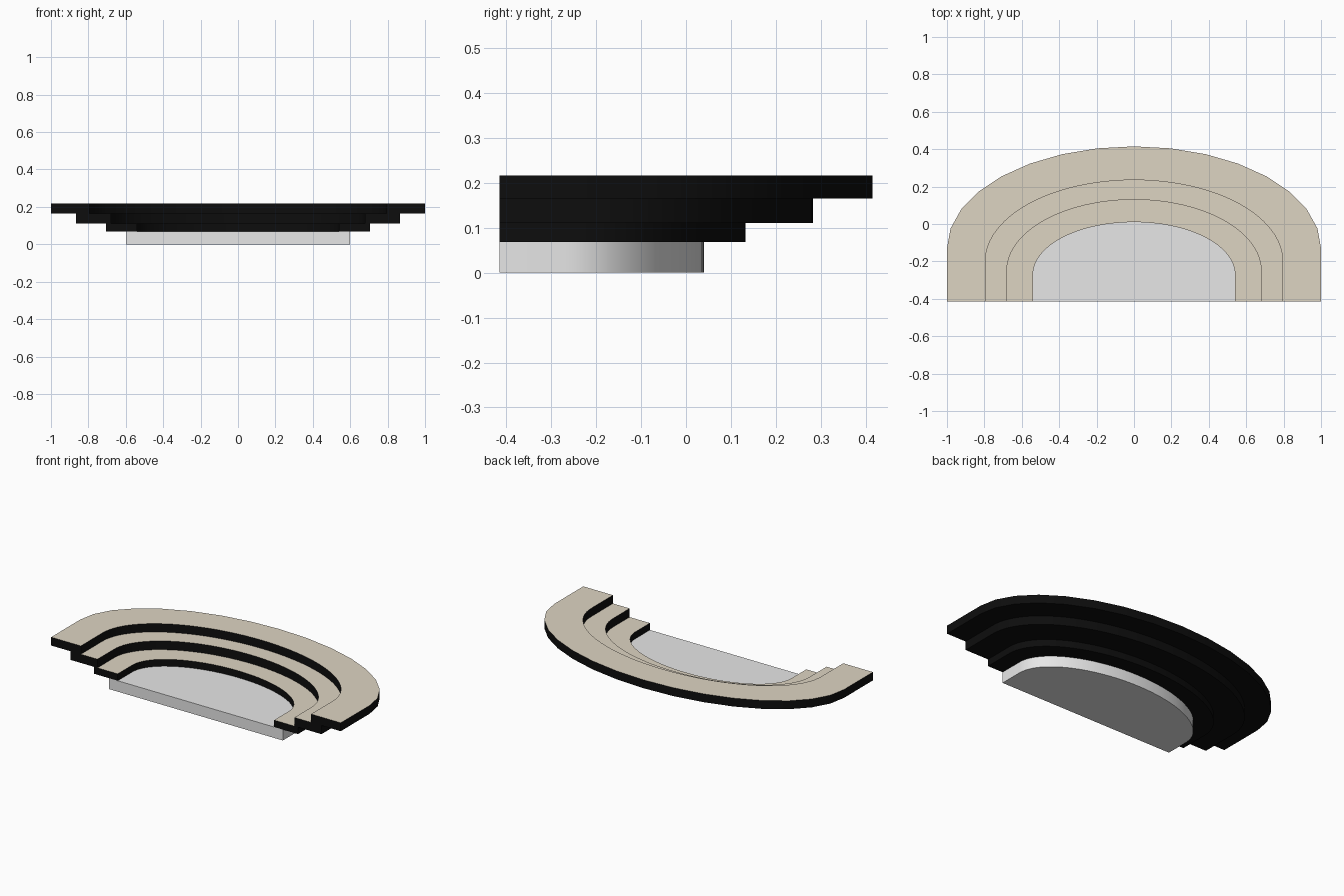
import bpy
import bmesh
from math import cos, sin, pi, radians

cube = bpy.data.objects.get("Cube")
if cube:
    bpy.data.objects.remove(cube, do_unlink=True)

FRONT = -0.415


def material(name, rgb):
    m = bpy.data.materials.new(name)
    m.use_nodes = True
    m.diffuse_color = (*rgb, 1)
    bsdf = m.node_tree.nodes["Principled BSDF"]
    bsdf.inputs["Base Color"].default_value = (*rgb, 1)
    bsdf.inputs["Roughness"].default_value = 0.8
    return m


BLACK = material("black_sides", (0.004, 0.004, 0.004))
BEIGE = material("beige_tread", (0.73, 0.66, 0.54))
GREY = material("grey_floor", (0.8, 0.8, 0.8))


def arch(half_width, spring, apex, steps):
    """Arch outline: straight legs from the front, then half an ellipse."""
    pts = [(half_width, FRONT)]
    for i in range(2 * steps + 1):
        a = pi * i / (2 * steps)
        pts.append((half_width * cos(a), spring + (apex - spring) * sin(a)))
    return pts + [(-half_width, FRONT)]


def slab(name, outline, z0, z1, side, top):
    """Extrude an outline; the upward face takes the top colour."""
    bm = bmesh.new()
    base = bm.faces.new([bm.verts.new((x, y, z0)) for x, y in outline])
    up = bmesh.ops.extrude_face_region(bm, geom=[base], use_keep_orig=True)["geom"]
    for v in up:
        if isinstance(v, bmesh.types.BMVert):
            v.co.z = z1
    bmesh.ops.recalc_face_normals(bm, faces=bm.faces)
    for f in bm.faces:
        f.material_index = int(f.normal.z > 0.5)
    mesh = bpy.data.meshes.new(name)
    bm.to_mesh(mesh)
    bm.free()
    mesh.materials.append(side)
    mesh.materials.append(top)
    obj = bpy.data.objects.new(name, mesh)
    bpy.context.collection.objects.link(obj)
    bpy.ops.object.select_all(action="DESELECT")
    obj.select_set(True)
    bpy.context.view_layer.objects.active = obj
    bpy.ops.object.shade_smooth_by_angle(angle=radians(30))


# Floor plinth
slab("floor_plinth", arch(0.6, -0.27, 0.04, 24), 0, 0.068, GREY, GREY)

# Stepped tiers: outer arch, inner arch, bottom and top heights
tiers = [
    ("lower_tier", (0.705, -0.23, 0.133, 24), (0.54, -0.27, 0.01, 24), 0.068, 0.111),
    ("middle_tier", (0.867, -0.18, 0.283, 24), (0.68, -0.25, 0.13, 24), 0.111, 0.165),
    ("upper_tier", (1.0, -0.13, 0.415, 8), (0.795, -0.2, 0.235, 24), 0.165, 0.217),
]
for name, outer, inner, z0, z1 in tiers:
    slab(name, arch(*outer) + arch(*inner)[::-1], z0, z1, BLACK, BEIGE)
